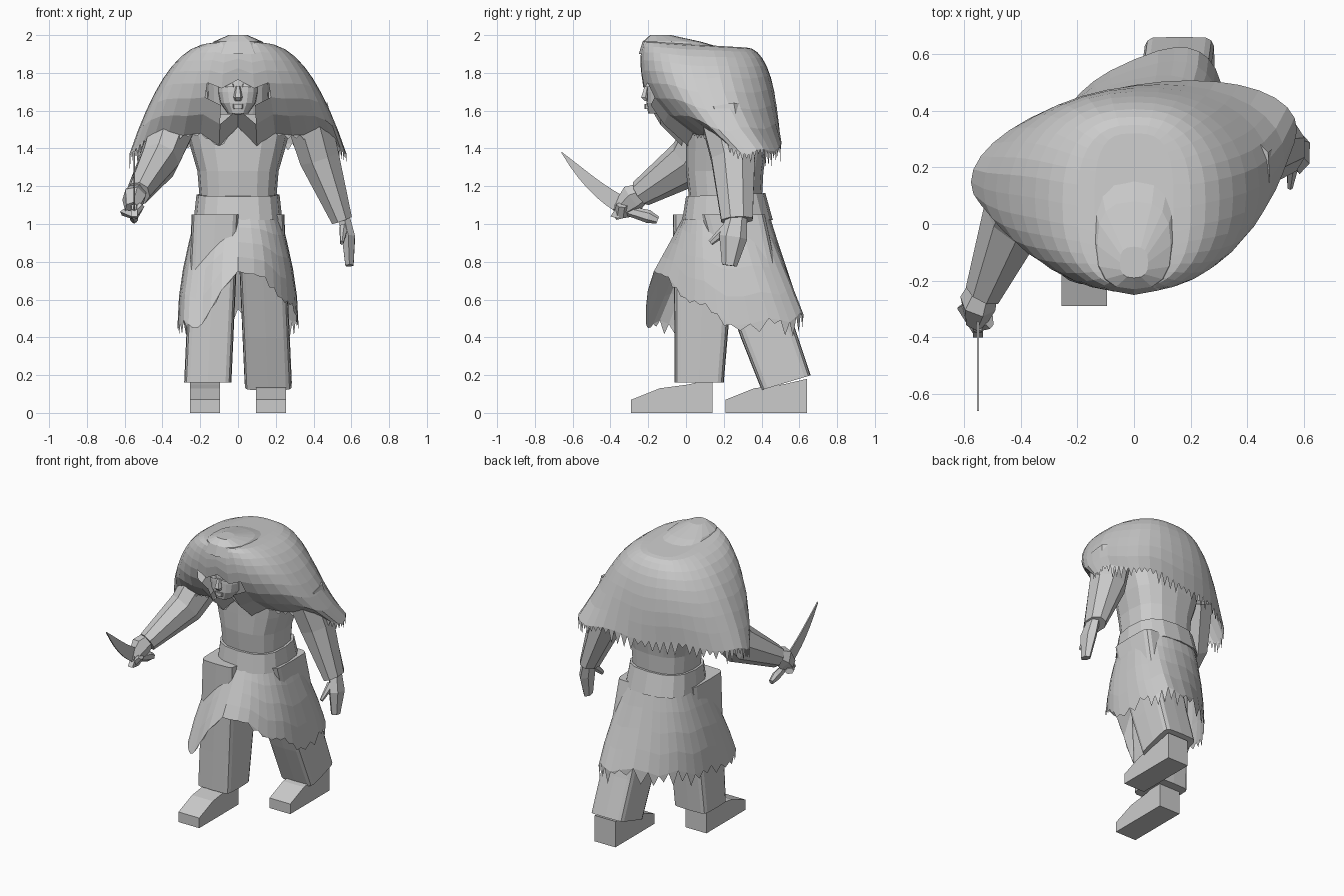
import bpy, bmesh, math, random
from mathutils import Vector

random.seed(4)
if "Cube" in bpy.data.objects:
    bpy.data.objects.remove(bpy.data.objects["Cube"], do_unlink=True)

grey = bpy.data.materials.new("plain grey")
grey.use_nodes = True
grey.diffuse_color = (0.6, 0.6, 0.6, 1)
grey.node_tree.nodes["Principled BSDF"].inputs["Base Color"].default_value = grey.diffuse_color


def finish(name, bm):
    bmesh.ops.recalc_face_normals(bm, faces=bm.faces)
    mesh = bpy.data.meshes.new(name)
    bm.to_mesh(mesh)
    bm.free()
    mesh.materials.append(grey)
    bpy.context.collection.objects.link(bpy.data.objects.new(name, mesh))


def ring(height, x, width, front, back, sides=16, roundness=0.75, shear=0.0, tilt=0.0):
    """Horizontal rounded-box section; shear slides its ends along y, tilt slopes it."""
    points = []
    for i in range(sides):
        angle = math.tau * i / sides
        cosine, sine = math.cos(angle), math.sin(angle)
        across = math.copysign(abs(cosine) ** roundness, cosine) * width
        along = math.copysign(abs(sine) ** roundness, sine) * (back - front) / 2
        middle = (front + back) / 2 + shear * across
        points.append(Vector((x + across, middle + along, height + tilt * along)))
    return points


def bridge(rings, cap_start=True, cap_end=True):
    """Join rings of points with quads."""
    bm = bmesh.new()
    rows = [[bm.verts.new(point) for point in points] for points in rings]
    for upper, lower in zip(rows, rows[1:]):
        for i in range(len(upper)):
            bm.faces.new((upper[i - 1], upper[i], lower[i], lower[i - 1]))
    if cap_start:
        bm.faces.new(rows[0])
    if cap_end:
        bm.faces.new(rows[-1])
    return bm, rows


def loft(name, *rings):
    finish(name, bridge(rings)[0])


def limb(name, points, sizes, sides=8):
    """Tube through the points, with a (side, depth) radius at each."""
    points = [Vector(point) for point in points]
    rings = []
    for k, (point, (side, depth)) in enumerate(zip(points, sizes)):
        direction = points[min(k + 1, len(points) - 1)] - points[max(k - 1, 0)]
        u = Vector((0, 1, 0)).cross(direction).normalized()
        v = direction.normalized().cross(u)
        angles = [math.tau * (i + 0.5) / sides for i in range(sides)]
        rings.append([point + u * side * math.cos(a) + v * depth * math.sin(a) for a in angles])
    loft(name, *rings)


def plate(name, outline, x, thickness):
    """Side outline in (y, z) with a thickness along x."""
    loft(name, *[[Vector((x + offset, y, z)) for y, z in outline]
                 for offset in (-thickness / 2, thickness / 2)])


def drape(steps, section, top, power, hem, teeth, closed):
    """Cloth shell falling from the top to an uneven hem with ragged teeth."""
    rings = []
    for k in range(steps + 1):
        points = section(k / steps)
        for i, point in enumerate(points):
            edge = hem(math.tau * i / len(points))
            point.z += top + (edge - top) * (k / steps) ** power
        rings.append(points)
    bm, rows = bridge(rings, closed, False)
    row = rows[-1]
    for i in range(len(row)):
        start = row[i - 1]
        length = min(1, 1.15 + math.sin(math.tau * i / len(row)))
        for k in range(teeth):
            last = k == teeth - 1
            end = row[i] if last else bm.verts.new(row[i - 1].co.lerp(row[i].co, (k + 1) / teeth))
            drop = Vector((0, 0, random.uniform(0.02, 0.1) * length))
            tip = bm.verts.new((start.co + end.co) / 2 - drop)
            bm.faces.new((start, end, tip))
            start = end
    return bm


# Torso and belt
loft("torso", ring(1.6, 0, 0.3, 0, 0.42), ring(1.4, 0, 0.25, 0, 0.43),
     ring(1.28, 0, 0.215, 0, 0.41), ring(1.1, 0, 0.2, 0.02, 0.4))
loft("belt", ring(1.155, 0, 0.22, 0, 0.42, tilt=0.04), ring(1.02, 0, 0.235, -0.02, 0.46))


# Hooded fur mantle with a face opening
def mantle_section(f):
    front = -0.25 + 0.04 * (1 - f) ** 3 + 0.24 * f ** 6
    back = 0.32 + 0.17 * math.sin(f * math.pi / 2)
    return ring(0, 0, 0.14 + 0.435 * f ** 0.9, front, back, sides=36,
                roundness=0.65 + 0.35 * math.sqrt(f), shear=0.16 * f ** 4, tilt=-0.06 * (1 - f))


def mantle_hem(angle):
    frontness = max(0, -math.sin(angle))
    from_front = abs(math.degrees(angle) - 270)
    point = 0.09 if 5 < from_front < 15 else 0
    return 1.37 + 0.05 * math.sin(angle) + 0.18 * frontness - point + 0.015 * math.sin(7 * angle)


mantle = drape(9, mantle_section, 1.95, 2, mantle_hem, teeth=2, closed=True)
opening = []
for face in mantle.faces:
    centre = face.calc_center_median()
    if 1.6 < centre.z < 1.74 and abs(centre.x) < 0.13 and centre.y < -0.1:
        opening.append(face)
bmesh.ops.delete(mantle, geom=opening, context='FACES')
finish("hooded_mantle", mantle)
loft("hood_crown", ring(2, 0, 0.05, -0.19, -0.08), ring(1.965, 0, 0.13, -0.23, 0.08),
     ring(1.9, 0, 0.18, -0.25, 0.3))
loft("hood_lining", ring(1.8, 0, 0.17, -0.18, 0.1), ring(1.58, 0, 0.16, -0.12, 0.1))

# Head and facial features
loft("head", ring(1.84, 0, 0.1, -0.2, 0), ring(1.7, 0, 0.108, -0.21, 0),
     ring(1.64, 0, 0.095, -0.21, 0), ring(1.585, 0, 0.055, -0.2, 0))
loft("nose", ring(1.73, 0, 0.012, -0.22, -0.19, sides=6), ring(1.67, 0, 0.024, -0.24, -0.19, sides=6),
     ring(1.65, 0, 0.016, -0.22, -0.19, sides=6))
loft("lips", ring(1.635, 0, 0.03, -0.22, -0.18, sides=8), ring(1.61, 0, 0.025, -0.22, -0.18, sides=8))
for name, side in (("left", 1), ("right", -1)):
    loft(name + "_brow", ring(1.745, side * 0.05, 0.035, -0.21, -0.16, sides=6),
         ring(1.725, side * 0.05, 0.04, -0.22, -0.16, sides=6))

# Sleeves and hands
limb("right_sleeve", [(-0.33, 0.17, 1.56), (-0.42, 0.03, 1.33), (-0.53, -0.24, 1.16)],
     [(0.13, 0.15), (0.11, 0.14), (0.065, 0.075)])
limb("left_sleeve", [(0.36, 0.2, 1.6), (0.43, 0.25, 1.35), (0.55, 0.27, 1.02)],
     [(0.13, 0.14), (0.115, 0.125), (0.06, 0.09)])
limb("left_hand", [(0.56, 0.27, 1.04), (0.585, 0.25, 0.93), (0.59, 0.23, 0.78)],
     [(0.035, 0.055), (0.04, 0.075), (0.025, 0.04)], sides=6)
limb("left_thumb", [(0.56, 0.22, 0.98), (0.55, 0.13, 0.9)], [(0.025, 0.03), (0.01, 0.015)], sides=6)
limb("right_hand", [(-0.53, -0.21, 1.18), (-0.55, -0.28, 1.14), (-0.56, -0.34, 1.08)],
     [(0.045, 0.05), (0.065, 0.075), (0.04, 0.05)], sides=6)
limb("right_fingers", [(-0.51, -0.34, 1.1), (-0.55, -0.35, 1.05), (-0.6, -0.28, 1.06)],
     [(0.02, 0.03), (0.03, 0.04), (0.02, 0.03)], sides=6)

# Curved sword, broad along the blade and tapering to its tip
upper_edge, lower_edge = [], []
for k in range(8):
    f = k / 7
    y, z = -0.34 - 0.32 * f, 1.1 + 0.17 * f + 0.11 * f * f
    half = 0.05 * (1 - f ** 3) + 0.003
    upper_edge.append((y, z + half))
    lower_edge.append((y, z - half))
plate("sword_blade", upper_edge + lower_edge[::-1], -0.55, 0.008)
plate("sword_guard", [(-0.4, 1.04), (-0.32, 1.16), (-0.3, 1.15), (-0.36, 1.03)], -0.55, 0.035)
limb("sword_grip", [(-0.55, -0.38, 1.09), (-0.55, -0.2, 1.04), (-0.55, -0.15, 1.02)],
     [(0.016, 0.02), (0.025, 0.035), (0.016, 0.02)], sides=6)

# Trouser legs and shoes, one leg striding ahead of the other
shoe_outline = [(0, 0), (0, 0.07), (0.15, 0.13), (0.3, 0.15), (0.43, 0.18), (0.43, 0)]
for name, side, hip, stride, slope, toe in (("right", -1, 0.1, -0.03, 0, -0.29),
                                            ("left", 1, 0.25, 0.28, 0.3, 0.21)):
    sections = []
    for f in (0, 0.3, 0.7, 1):
        middle, depth = hip + stride * f ** 1.2, 0.17 - 0.04 * f
        sections.append(ring(1.05 - 0.89 * f, side * (0.12 + 0.04 * f), 0.125, middle - depth,
                             middle + depth, roundness=0.3, tilt=slope * f))
    loft(name + "_leg", *sections)
    plate(name + "_shoe", [(toe + y, z) for y, z in shoe_outline], side * 0.175, 0.16)


# Ragged coat skirt, open at the front
def skirt_section(f):
    return ring(0, 0, 0.22 + 0.1 * math.sin(f * math.pi / 2), -0.17 * f, 0.44 + 0.14 * f,
                sides=36, shear=0.42 * f)


def skirt_hem(angle):
    from_front = (math.degrees(angle) + 270) % 360 - 180
    spread = 85 if from_front > 0 else 25
    rise = 0.3 * max(0, 1 - abs(from_front) / spread)
    return 0.47 + rise + 0.06 * max(0, math.sin(angle)) + 0.02 * math.sin(9 * angle)


finish("coat_skirt", drape(4, skirt_section, 1.06, 1, skirt_hem, teeth=1, closed=False))
